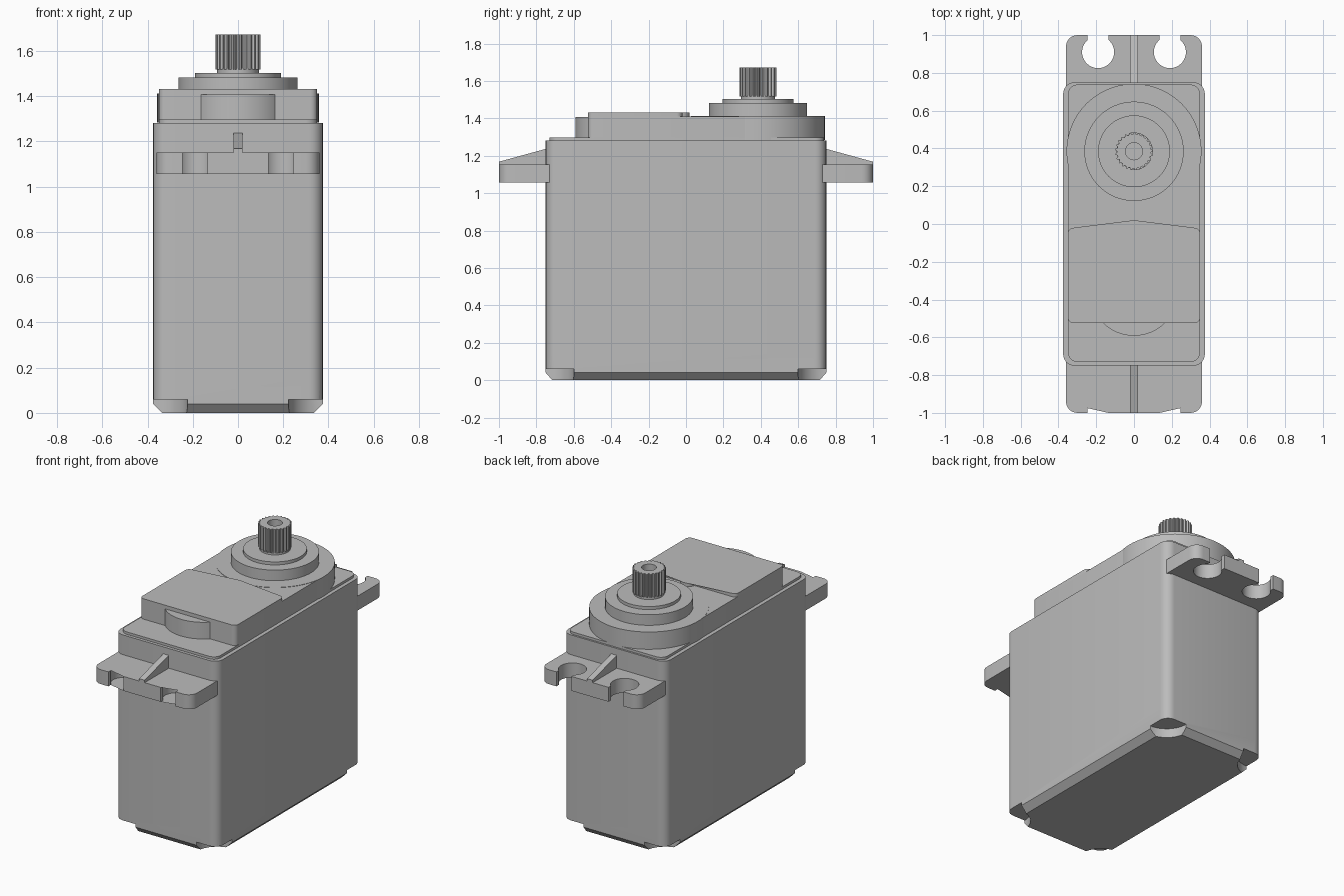
import bpy, bmesh
from math import sin, cos, pi, radians

cube = bpy.data.objects.get("Cube")
if cube:
    bpy.data.objects.remove(cube, do_unlink=True)

grey = bpy.data.materials.new("housing grey")
grey.use_nodes = True
GREY = (0.5, 0.5, 0.5, 1)
grey.diffuse_color = GREY
grey.node_tree.nodes["Principled BSDF"].inputs["Base Color"].default_value = GREY


def arc(cx, cy, r, a0, a1, n):
    return [(cx + r * cos(radians(a0 + (a1 - a0) * i / n)),
             cy + r * sin(radians(a0 + (a1 - a0) * i / n))) for i in range(n + 1)]


def circle(cx, cy, r, n=64):
    return arc(cx, cy, r, 0, 360, n)[:-1]


def rounded_rect(x0, x1, y0, y1, r, n=6):
    return (arc(x1 - r, y1 - r, r, 0, 90, n) + arc(x0 + r, y1 - r, r, 90, 180, n)
            + arc(x0 + r, y0 + r, r, 180, 270, n) + arc(x1 - r, y0 + r, r, 270, 360, n))


def loft(name, sections):
    """Skin a stack of (outline, z) sections and cap both ends."""
    bm = bmesh.new()
    rings = [[bm.verts.new((x, y, z)) for x, y in pts] for pts, z in sections]
    for a, b in zip(rings, rings[1:]):
        for i in range(len(a)):
            j = (i + 1) % len(a)
            bm.faces.new((a[i], a[j], b[j], b[i]))
    caps = [bm.faces.new(rings[0]), bm.faces.new(rings[-1])]
    bmesh.ops.triangulate(bm, faces=[f for f in caps if len(f.verts) > 4])
    bmesh.ops.recalc_face_normals(bm, faces=bm.faces)
    mesh = bpy.data.meshes.new(name)
    bm.to_mesh(mesh)
    bm.free()
    mesh.materials.append(grey)
    ob = bpy.data.objects.new(name, mesh)
    bpy.context.collection.objects.link(ob)
    return ob


def prism(name, pts, z0, z1):
    return loft(name, [(pts, z0), (pts, z1)])


def select(ob):
    bpy.ops.object.select_all(action='DESELECT')
    bpy.context.view_layer.objects.active = ob
    ob.select_set(True)


def smooth(ob):
    select(ob)
    bpy.ops.object.shade_smooth_by_angle(angle=radians(30))


def cut(ob, cutter):
    cutter.hide_render = True
    mod = ob.modifiers.new("cut", 'BOOLEAN')
    mod.operation = 'DIFFERENCE'
    mod.solver = 'EXACT'
    mod.object = cutter
    select(ob)
    bpy.ops.object.modifier_apply(modifier=mod.name)
    bpy.data.objects.remove(cutter, do_unlink=True)


parts = []
HX, HY = 0.375, 0.75
case = rounded_rect(-HX, HX, -HY, HY, 0.06)
foot = rounded_rect(-HX + 0.04, HX - 0.04, -HY + 0.035, HY - 0.035, 0.03)

# Bottom cover: chamfered underside with round screw recesses at the corners
base = loft("bottom_cover", [(foot, 0), (case, 0.04), (case, 0.155)])
for sx in (-1, 1):
    for sy in (-1, 1):
        cut(base, prism("recess_cutter", circle(sx * HX, sy * HY, 0.152, 48), -0.1, 0.06))
parts.append(base)

# Middle and upper case
parts.append(prism("middle_case", case, 0.155, 0.888))
parts.append(prism("upper_case", case, 0.888, 1.282))
parts.append(prism("top_step", rounded_rect(-0.35, 0.35, -0.73, 0.738, 0.05), 1.282, 1.298))

# Raised gearbox cover with its round end, front bulge and lid
CY = 0.385
parts.append(prism("gearbox_cover", rounded_rect(-0.35, 0.35, -0.525, CY, 0.03), 1.298, 1.41))
parts.append(prism("gearbox_round_end", circle(0, CY, 0.357, 80), 1.284, 1.412))
parts.append(prism("front_bulge", circle(0, -0.36, 0.232), 1.298, 1.408))
lid = (arc(0.32, -0.05, 0.03, 0, 90, 6) + arc(0, -0.03, 0.05, 12, 168, 16)
       + arc(-0.32, -0.05, 0.03, 90, 180, 6) + arc(-0.32, -0.495, 0.03, 180, 270, 6)
       + arc(0.32, -0.495, 0.03, 270, 360, 6))
parts.append(prism("gearbox_lid", lid, 1.41, 1.432))

# Bearing rings under the output shaft
parts.append(prism("bearing_ring", circle(0, CY, 0.263), 1.41, 1.482))
parts.append(prism("bearing_step", circle(0, CY, 0.19), 1.482, 1.502))
parts.append(prism("shaft_collar", circle(0, CY, 0.092), 1.502, 1.522))

# Splined output shaft with a blind screw hole
TEETH = 25
spline = []
for i in range(TEETH * 4):
    r = 0.1 if i % 4 < 2 else 0.09
    a = 2 * pi * i / (TEETH * 4)
    spline.append((r * cos(a), CY + r * sin(a)))
bore = circle(0, CY, 0.045, TEETH * 4)
shaft = loft("output_shaft", [(spline, 1.518), (spline, 1.672), (bore, 1.672), (bore, 1.57)])

# Mounting tabs with open screw slots, and their sloped ribs
half = ([(0.135, 1), (0.135, 0.975)] + arc(0.19, 0.91, 0.085, 130, 410, 28)
        + [(0.245, 0.975), (0.245, 1)] + arc(0.3, 0.94, 0.06, 90, 0, 6) + [(0.36, 0.7)])
outline = half + [(-x, y) for x, y in reversed(half)]
for side, s in (("front", -1), ("back", 1)):
    parts.append(prism(side + "_mounting_tab", [(x, s * y) for x, y in outline], 1.057, 1.152))
    rib = prism(side + "_rib", [(-0.02, s * 0.73), (0.02, s * 0.73), (0.02, s), (-0.02, s)],
                1.14, 1.168)
    for v in rib.data.vertices:
        if v.co.z > 1.15 and abs(v.co.y) < 0.8:
            v.co.z = 1.242

for ob in parts:
    smooth(ob)
